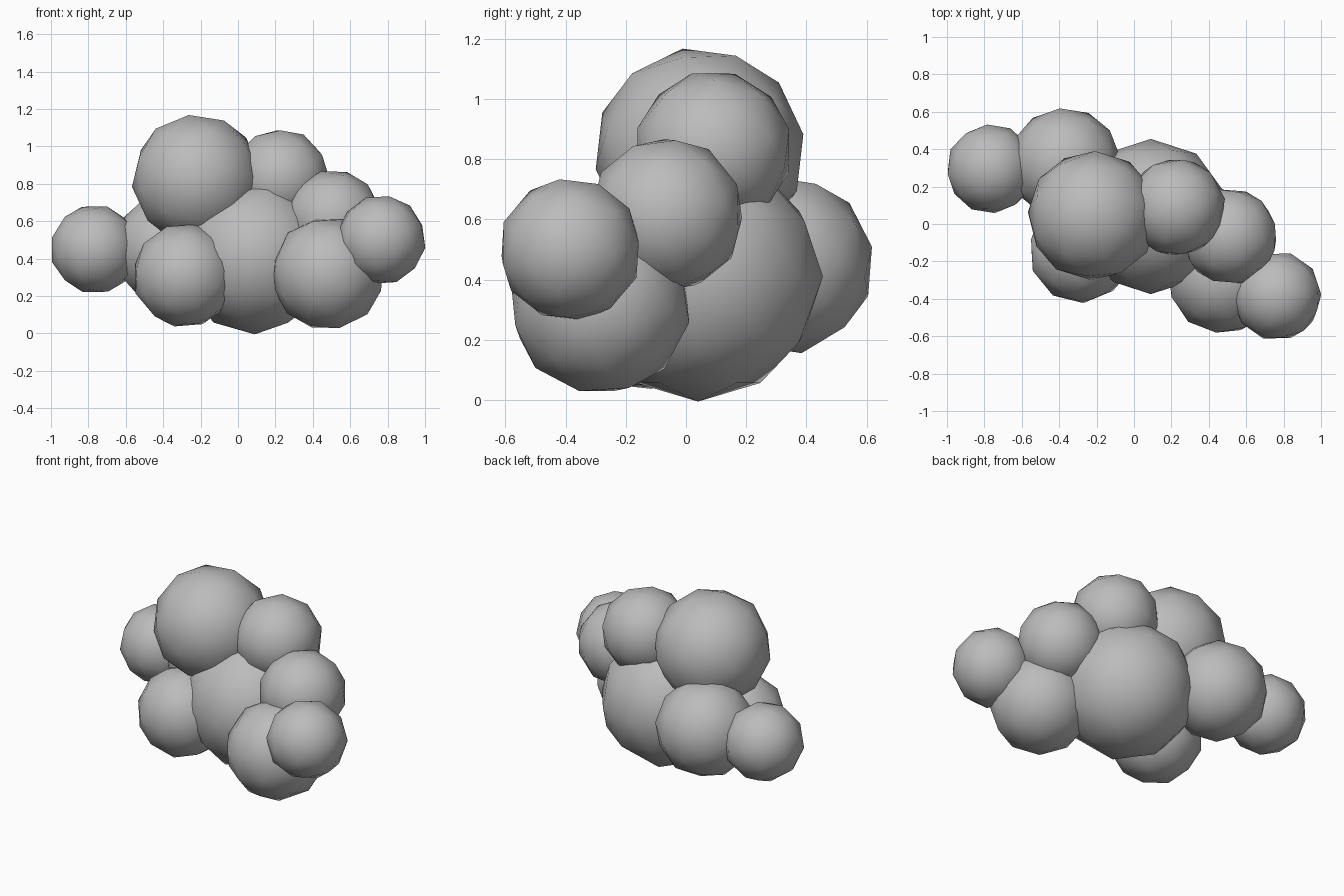
import bpy
from mathutils import Euler

cube = bpy.data.objects.get("Cube")
if cube:
    bpy.data.objects.remove(cube, do_unlink=True)

# One soft grey for the whole cluster
grey = bpy.data.materials.new("soft_grey")
grey.use_nodes = True
colour = (0.5, 0.5, 0.5, 1)
grey.diffuse_color = colour
grey.node_tree.nodes["Principled BSDF"].inputs["Base Color"].default_value = colour


def puff(name, centre, radius, turn):
    """Smooth, low-poly ball turned so that its facets differ from its neighbours."""
    bpy.ops.mesh.primitive_ico_sphere_add(
        subdivisions=2, radius=radius, location=centre, rotation=Euler((turn, turn * 0.6, turn * 1.7)))
    ball = bpy.context.object
    ball.name = name
    ball.data.materials.append(grey)
    bpy.ops.object.shade_smooth()


# Core and upper puffs
puff("core_puff", (0.09, 0.04, 0.41), 0.415, 0.0)
puff("large_top_puff", (-0.22, 0.045, 0.825), 0.35, 0.4)
puff("small_top_puff", (0.225, 0.09, 0.83), 0.265, 0.9)

# Left side puffs, stepping out and forward
puff("left_upper_puff", (0.51, -0.065, 0.615), 0.26, 1.3)
puff("left_front_puff", (0.48, -0.285, 0.32), 0.305, 0.7)
puff("left_tip_puff", (0.765, -0.385, 0.50), 0.24, 0.2)

# Right side puffs, stepping out and back
puff("right_front_puff", (-0.285, -0.145, 0.31), 0.28, 1.1)
puff("right_back_puff", (-0.37, 0.325, 0.45), 0.30, 0.5)
puff("right_tip_puff", (-0.765, 0.295, 0.45), 0.24, 1.6)
